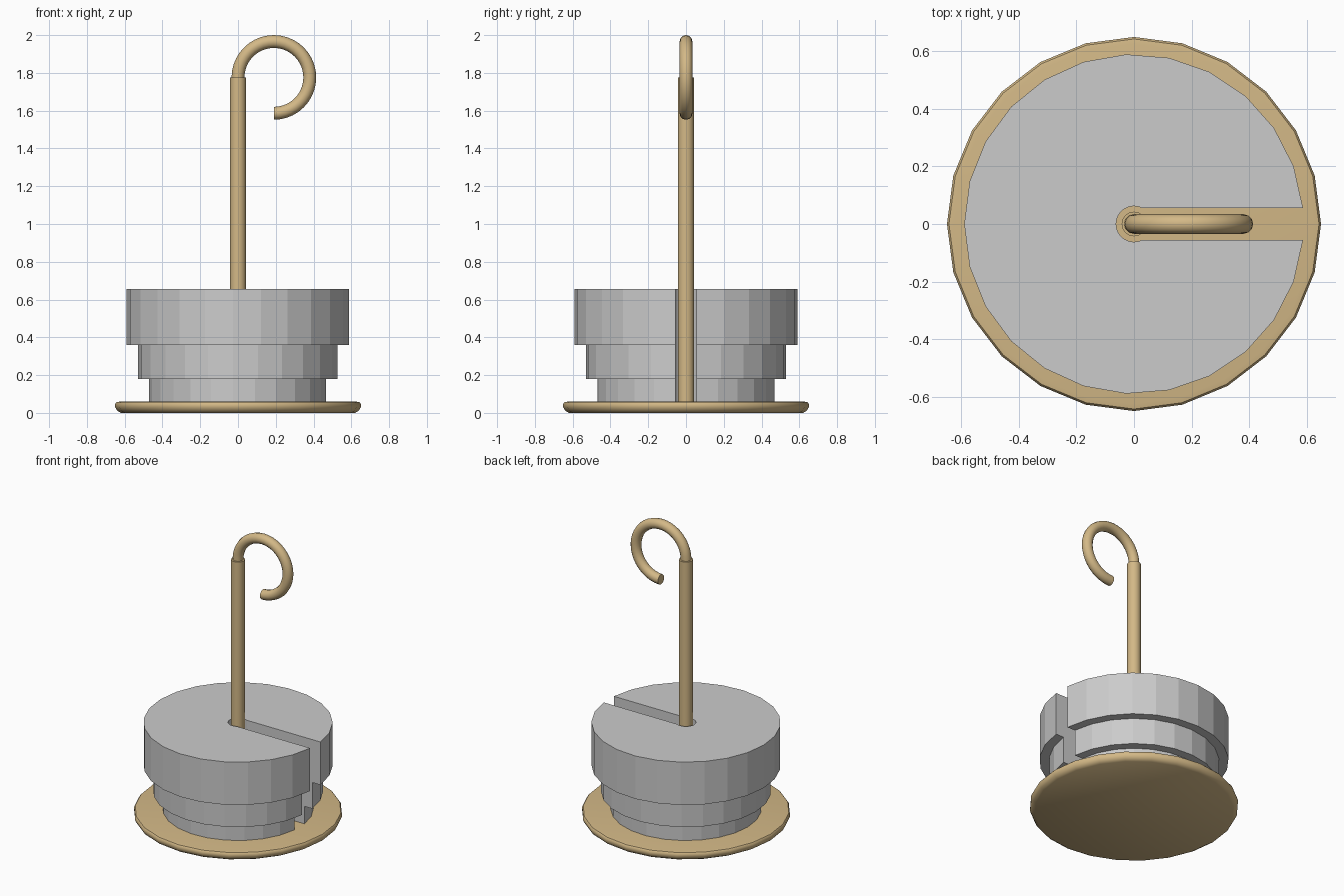
import bpy, bmesh
from math import sin, cos, asin, acos, pi, radians
from mathutils import Matrix, Vector

if "Cube" in bpy.data.objects:
    bpy.data.objects.remove(bpy.data.objects["Cube"])

brass = bpy.data.materials.new("brass")
brass.diffuse_color = (0.65, 0.48, 0.24, 1)
brass.use_nodes = True
brass.node_tree.nodes["Principled BSDF"].inputs["Base Color"].default_value = brass.diffuse_color


def finish(bm, name, mat=None, smooth=None):
    bmesh.ops.recalc_face_normals(bm, faces=bm.faces)
    me = bpy.data.meshes.new(name)
    bm.to_mesh(me)
    bm.free()
    ob = bpy.data.objects.new(name, me)
    bpy.context.collection.objects.link(ob)
    if mat:
        me.materials.append(mat)
    if smooth:
        bpy.ops.object.select_all(action='DESELECT')
        ob.select_set(True)
        bpy.context.view_layer.objects.active = ob
        bpy.ops.object.shade_smooth_by_angle(angle=radians(smooth))
    return ob


def lathe(name, profile, n, mat, smooth):
    """Closed solid of revolution from (radius, z) points, capped at both ends."""
    bm = bmesh.new()
    rings = [[bm.verts.new((r * cos(2 * pi * i / n), r * sin(2 * pi * i / n), z))
              for i in range(n)] for r, z in profile]
    for a, b in zip(rings, rings[1:]):
        for i in range(n):
            j = (i + 1) % n
            bm.faces.new((a[i], a[j], b[j], b[i]))
    bm.faces.new(rings[0][::-1])
    bm.faces.new(rings[-1])
    return finish(bm, name, mat, smooth)


def slotted_weight(name, radius, z0, z1, half_slot=0.055, hole=0.062):
    """Flat-sided disc with a round centre hole and a slot opening toward +x."""
    a0 = asin(half_slot / radius)
    h0 = asin(half_slot / hole)
    steps = 24
    outer = [a0 + (2 * pi - 2 * a0) * i / steps for i in range(steps + 1)]
    inner = [h0 + (2 * pi - 2 * h0) * i / steps for i in range(steps + 1)]
    bm = bmesh.new()
    levels = []
    for z in (z0, z1):
        levels.append(([bm.verts.new((radius * cos(a), radius * sin(a), z)) for a in outer],
                       [bm.verts.new((hole * cos(a), hole * sin(a), z)) for a in inner]))
    (ob, ib), (ot, it) = levels
    for i in range(steps):
        j = i + 1
        bm.faces.new((ob[i], ob[j], ot[j], ot[i]))
        bm.faces.new((ib[j], ib[i], it[i], it[j]))
        bm.faces.new((ot[i], ot[j], it[j], it[i]))
        bm.faces.new((ob[j], ob[i], ib[i], ib[j]))
    # slot walls
    for k in (0, steps):
        bm.faces.new((ob[k], ot[k], it[k], ib[k]))
    return finish(bm, name)


# base plate and stem
lathe("base_plate", [(0.62, 0), (0.64, 0.012), (0.65, 0.03), (0.65, 0.048),
                     (0.643, 0.057), (0.625, 0.06)], 24, brass, 40)
lathe("stem", [(0.043, 0.055), (0.043, 1.775)], 16, brass, 40)

# stacked weights
for label, r, z0, z1 in (("small_weight", 0.47, 0.06, 0.18),
                         ("medium_weight", 0.53, 0.18, 0.36),
                         ("large_weight", 0.59, 0.36, 0.655)):
    slotted_weight(label, r, z0, z1)

# hook: a disc swept three quarters of a turn
bm = bmesh.new()
bmesh.ops.create_circle(bm, cap_ends=True, segments=12, radius=0.034,
                        matrix=Matrix.Translation((0, 0, 1.776)))
bmesh.ops.spin(bm, geom=bm.verts[:] + bm.edges[:] + bm.faces[:],
               cent=Vector((0.19, 0, 1.776)), axis=Vector((0, 1, 0)),
               angle=radians(270), steps=30, use_duplicate=False)
finish(bm, "hook", brass, 40)
